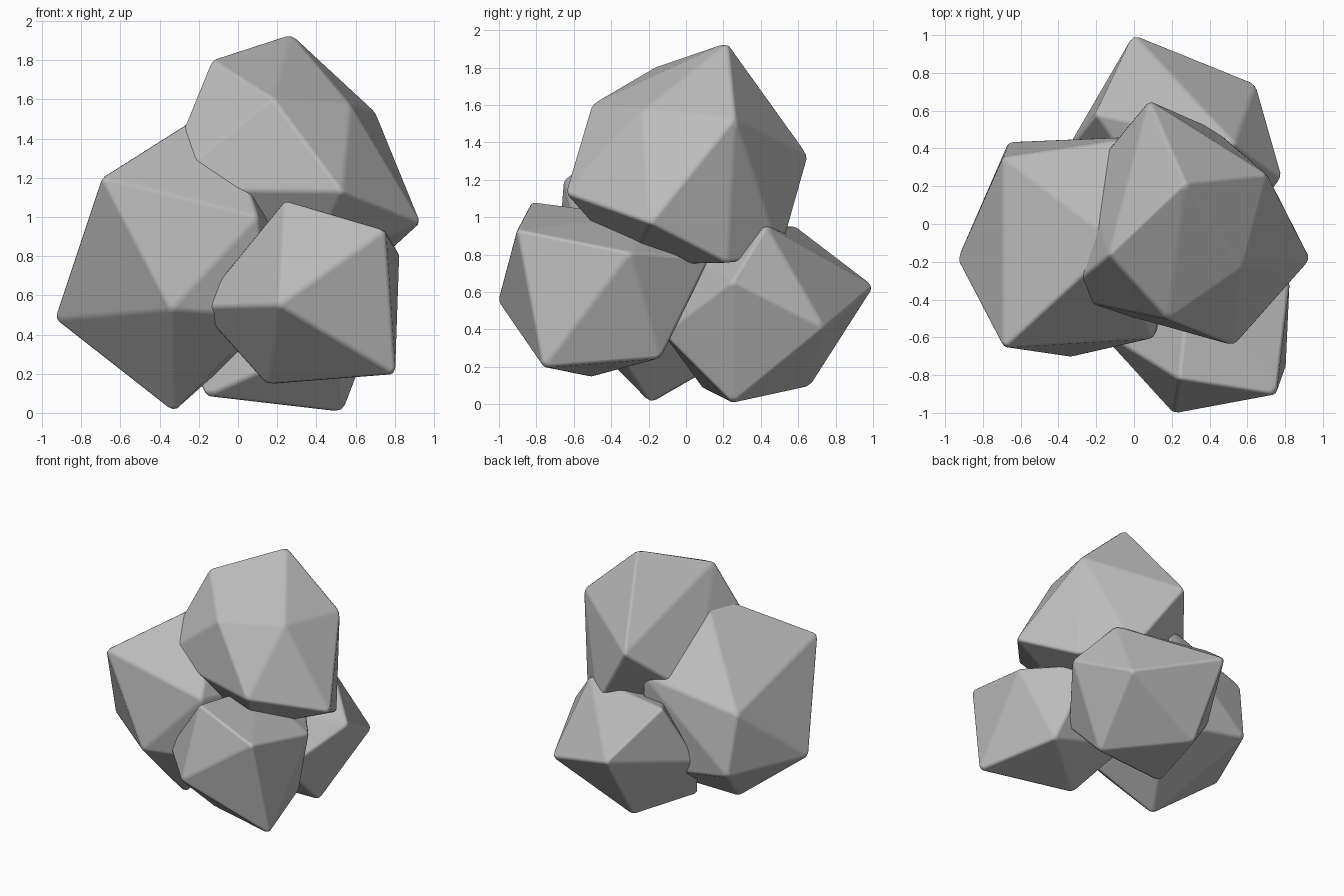
import bpy
import bmesh
from mathutils import Vector

# Remove the default cube only
default_cube = bpy.data.objects.get("Cube")
if default_cube:
    bpy.data.objects.remove(default_cube, do_unlink=True)

# Single stone colour
stone = bpy.data.materials.new("stone_grey")
stone.use_nodes = True
stone_colour = (0.5, 0.5, 0.5, 1)
stone.diffuse_color = stone_colour
shader = next(node for node in stone.node_tree.nodes if node.type == "BSDF_PRINCIPLED")
shader.inputs["Base Color"].default_value = stone_colour
shader.inputs["Roughness"].default_value = 0.8


def build_boulder(name, corners, edge_width=0.018):
    """Wrap a convex hull round the corners (in hundredths) and soften its edges."""
    points = [Vector(corner) / 100 for corner in corners]
    middle = sum(points, Vector()) / len(points)
    bm = bmesh.new()
    for point in points:
        # Small outward allowance for the material the bevel shaves off
        bm.verts.new(point + (point - middle).normalized() * edge_width / 3)
    hull = bmesh.ops.convex_hull(bm, input=bm.verts[:], use_existing_faces=False)
    unused = [item for item in hull["geom_interior"] + hull["geom_unused"]
              if isinstance(item, bmesh.types.BMVert) and item.is_valid]
    bmesh.ops.delete(bm, geom=list(set(unused)), context="VERTS")
    bmesh.ops.recalc_face_normals(bm, faces=bm.faces[:])
    for face in bm.faces:
        face.smooth = True

    mesh = bpy.data.meshes.new(name)
    bm.to_mesh(mesh)
    bm.free()
    mesh.materials.append(stone)
    boulder = bpy.data.objects.new(name, mesh)
    bpy.context.collection.objects.link(boulder)

    # Narrow rounded edges with flat-looking faces
    bevel = boulder.modifiers.new("worn_edges", "BEVEL")
    bevel.width = edge_width
    bevel.segments = 2
    bevel.limit_method = "NONE"
    bevel.harden_normals = True
    return boulder


# Large boulder on the -x side
build_boulder("side_boulder", [
    (-69, -65, 120), (-69, 35, 94), (-93, -19, 48), (-33, -19, 1),
    (-9, -10, 158), (5, 46, 110), (-66, 43, 48), (-34, -70, 53),
    (10, -60, 100), (15, -50, 50), (5, 40, 35), (25, 0, 95),
])

# Boulder resting on top of the others
build_boulder("top_boulder", [
    (27, 22, 193), (-13, -16, 180), (18, -50, 160), (53, -64, 113),
    (93, -19, 97), (70, 26, 153), (8, 65, 133), (57, -23, 157),
    (-40, -38, 114), (42, 50, 80), (70, 22, 76), (35, -30, 75), (-25, 25, 95),
])

# Small boulder at the front
build_boulder("front_boulder", [
    (21, -100, 55), (75, -90, 93), (82, -30, 81), (80, -76, 20),
    (15, -51, 15), (62, -14, 25), (24, -82, 108), (30, -20, 100),
    (-20, -55, 54), (50, 12, 78), (0, -10, 40),
])

# Low boulder at the back
build_boulder("back_boulder", [
    (53, 43, 95), (0, 100, 63), (78, 25, 66), (53, 25, 1),
    (0, 66, 10), (64, 74, 41), (-20, 58, 95), (-36, 38, 50),
    (-16, 9, 9), (20, 0, 80), (50, -12, 38),
])
